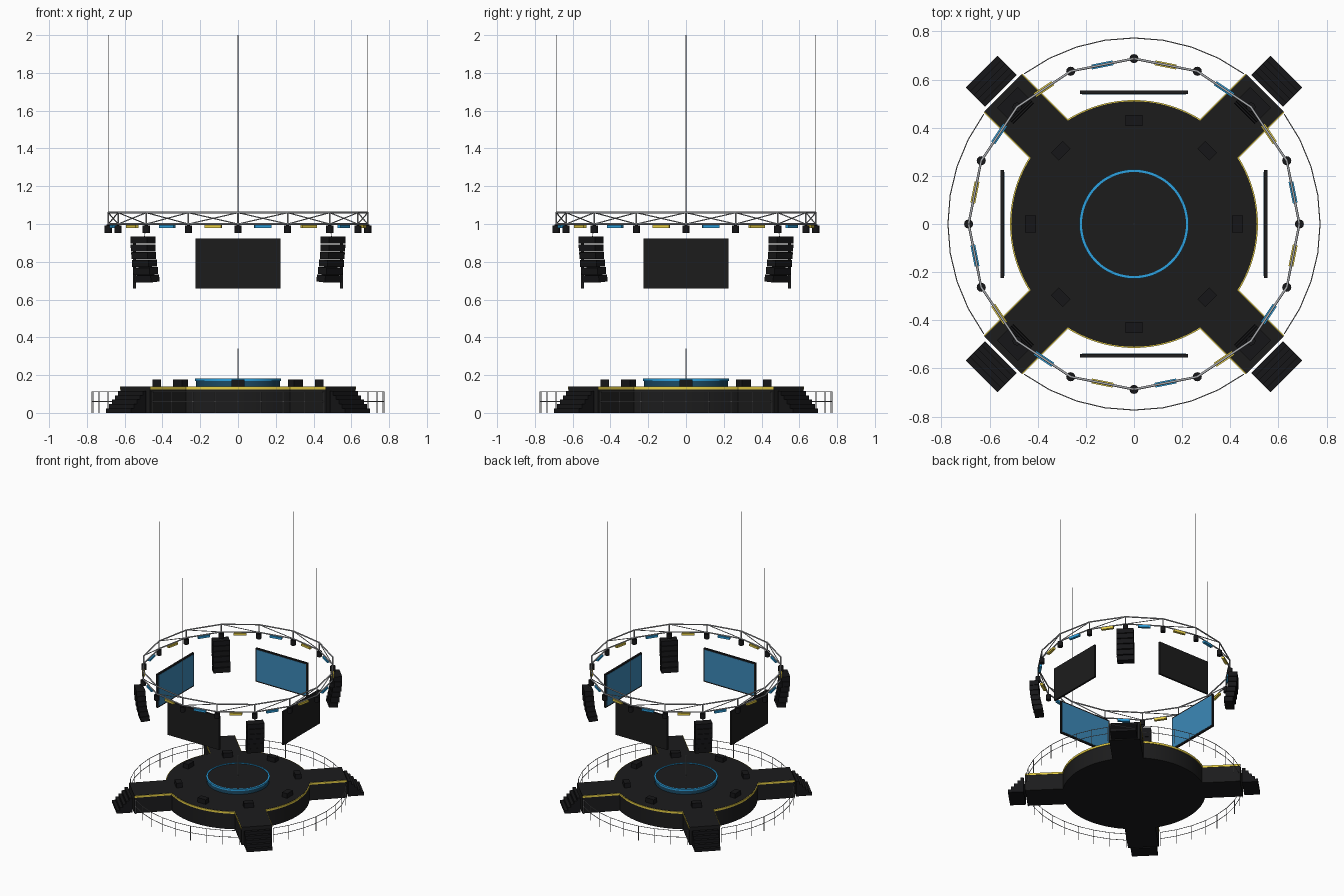
import bpy, bmesh
from math import pi, cos, sin, radians
from mathutils import Matrix, Vector

cube = bpy.data.objects.get("Cube")
if cube:
    bpy.data.objects.remove(cube, do_unlink=True)


def material(name, r, g, b):
    m = bpy.data.materials.new(name)
    m.use_nodes = True
    m.diffuse_color = (r, g, b, 1)
    m.node_tree.nodes["Principled BSDF"].inputs["Base Color"].default_value = (r, g, b, 1)
    return m


DECK = material("deck black", .0115, .0115, .012)
BLACK = material("equipment black", .008, .008, .009)
STEEL = material("truss grey", .42, .43, .45)
RAIL = material("rail grey", .3, .3, .31)
YELLOW = material("warm yellow", .8, .62, .06)
BLUE = material("light blue", .025, .36, .75)
DIM_BLUE = material("dim blue", .012, .07, .13)
SCREEN = material("screen blue", .045, .25, .48)


class Part:
    """Collects simple solids into one mesh object."""

    def __init__(self, name, mat):
        self.name, self.mat, self.bm = name, mat, bmesh.new()

    def box(self, size, loc, spin=0, pitch=0):
        # loc is (radial, sideways, z) in a frame turned by spin about z
        m = (Matrix.Rotation(spin, 4, 'Z') @ Matrix.Translation(loc)
             @ Matrix.Rotation(pitch, 4, 'Y') @ Matrix.Diagonal((*size, 1)))
        bmesh.ops.create_cube(self.bm, size=1, matrix=m)

    def rod(self, a, b, r, sides=8):
        a, b = Vector(a), Vector(b)
        d = b - a
        m = Matrix.Translation((a + b) / 2) @ d.to_track_quat('Z', 'Y').to_matrix().to_4x4()
        bmesh.ops.create_cone(self.bm, cap_ends=True, segments=sides, radius1=r,
                              radius2=r, depth=d.length, matrix=m)

    def band(self, r0, r1, z0, z1, sides=96):
        # closed ring with a rectangular section
        rings = []
        for i in range(sides):
            a = 2 * pi * i / sides
            rings.append([self.bm.verts.new((r * cos(a), r * sin(a), z))
                          for r, z in ((r0, z0), (r1, z0), (r1, z1), (r0, z1))])
        for i in range(sides):
            p, q = rings[i], rings[(i + 1) % sides]
            for k in range(4):
                n = (k + 1) % 4
                self.bm.faces.new((p[k], q[k], q[n], p[n]))

    def done(self, smooth=False):
        bmesh.ops.recalc_face_normals(self.bm, faces=self.bm.faces)
        me = bpy.data.meshes.new(self.name)
        self.bm.to_mesh(me)
        self.bm.free()
        me.materials.append(self.mat)
        ob = bpy.data.objects.new(self.name, me)
        bpy.context.scene.collection.objects.link(ob)
        if smooth:
            bpy.ops.object.select_all(action='DESELECT')
            ob.select_set(True)
            bpy.context.view_layer.objects.active = ob
            bpy.ops.object.shade_smooth_by_angle(angle=radians(50))


def polar(r, a, z):
    return (r * cos(a), r * sin(a), z)


QUARTERS = [i * pi / 2 for i in range(4)]
DIAGONALS = [a + pi / 4 for a in QUARTERS]
TOP = .14

# Round stage and its raised centre
stage = Part("stage_drum", DECK)
stage.rod((0, 0, 0), (0, 0, TOP), .51, 96)
stage.done(True)
riser = Part("centre_riser", DECK)
riser.rod((0, 0, TOP), (0, 0, .178), .218, 96)
riser.done(True)
skirt = Part("riser_skirt", DIM_BLUE)
skirt.band(.214, .222, TOP, .17)
skirt.done(True)
ring = Part("riser_light_ring", BLUE)
ring.band(.216, .227, .169, .182)
ring.done(True)

# Four walkways with steps
walk = Part("walkways", DECK)
steps = Part("steps", BLACK)
trim = Part("walkway_edge_strips", YELLOW)
for a in DIAGONALS:
    walk.box((.37, .22, TOP), (.585, 0, TOP / 2), a)
    for k in range(5):
        h = TOP * (5 - k) / 6
        steps.box((.0226, .186, h), (.793 + .0226 * k, 0, h / 2), a)
    for s in (-1, 1):
        trim.box((.275, .005, .015), (.632, s * .111, .131), a)
walk.done()
steps.done()
trim.done()
edge = Part("stage_edge_strip", YELLOW)
edge.band(.508, .515, .1235, .1385)
edge.done(True)

# Floor monitors and microphone
mon = Part("floor_monitors", BLACK)
for i in range(8):
    mon.box((.045, .07, .036), (.43, 0, TOP + .018), i * pi / 4)
mon.done()
mic = Part("microphone_stand", STEEL)
mic.rod((0, 0, .178), (0, 0, .342), .0035)
mic.done(True)

# Crowd barrier, open at the walkways
rail = Part("crowd_barrier", RAIL)
R, STEP = .773, radians(9)
for q in QUARTERS:
    for k in range(-4, 5):
        a = q + k * STEP
        rail.rod(polar(R, a, 0), polar(R, a, .112), .0022)
        if k < 4:
            for z in (.06, .112):
                rail.rod(polar(R, a, z), polar(R, a + STEP, z), .0022)
rail.done(True)

# Sixteen sided lighting truss with lamps and light bars
truss = Part("lighting_truss", STEEL)
lamps = Part("spot_lamps", BLACK)
bars = [Part("blue_light_bars", BLUE), Part("yellow_light_bars", YELLOW)]
R, STEP = .687, pi / 8
for i in range(16):
    a, b = i * STEP, (i + 1) * STEP
    for z in (1.0, 1.06):
        truss.rod(polar(R, a, z), polar(R, b, z), .005)
    truss.rod(polar(R, a, 1.0), polar(R, a, 1.06), .004)
    truss.rod(polar(R, a, 1.0), polar(R, b, 1.06), .003)
    lamps.rod(polar(R, a, .952), polar(R, a, .992), .019, 12)
    lamps.rod(polar(R, a, .99), polar(R, a, .998), .008)
    bars[i % 2].box((.02, .09, .016), (R * cos(STEP / 2), 0, .986), a + STEP / 2)
truss.done(True)
lamps.done(True)
for b in bars:
    b.done()

# Hanging cables
cables = Part("hanging_cables", RAIL)
for a in QUARTERS:
    cables.rod(polar(R, a, 1.06), polar(R, a, 2), .002)
for a in DIAGONALS:
    cables.rod(polar(.70, a, .93), polar(.69, a, 1.0), .002)
cables.done(True)

# Video screens, lit side facing the stage
frames = Part("screen_housings", DECK)
panels = Part("screen_panels", SCREEN)
for a in QUARTERS:
    frames.box((.014, .45, .264), (.548, 0, .79), a)
    panels.box((.003, .43, .244), (.5405, 0, .79), a)
frames.done()
panels.done()

# Curved speaker stacks, leaning in towards the bottom
speakers = Part("speaker_stacks", BLACK)
for a in DIAGONALS:
    for k in range(6):
        speakers.box((.064, .122, .037), (.712 - .001 * k * (k + 1), 0, .914 - .0405 * k),
                     a, radians(k))
speakers.done()
